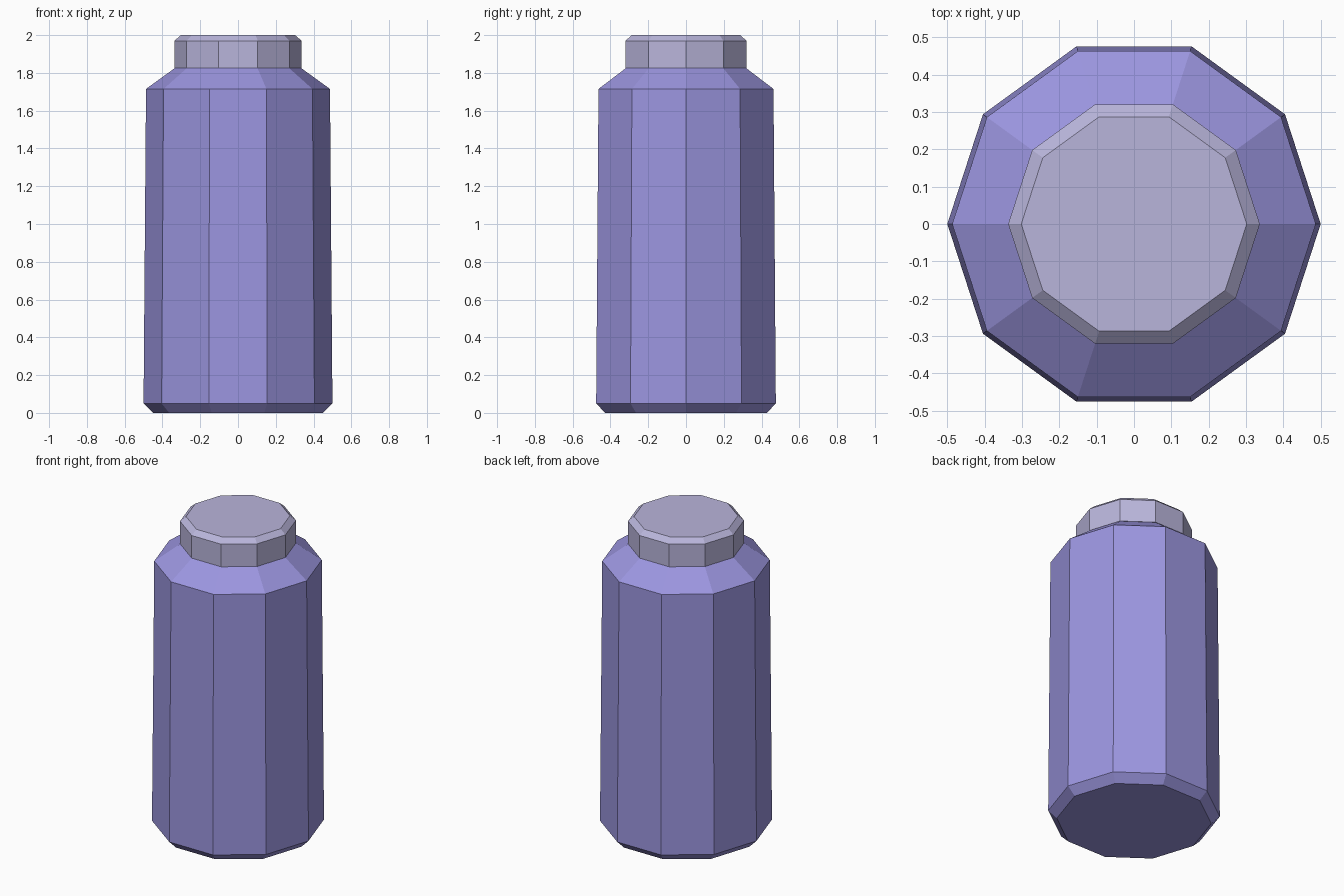
import bpy, bmesh, math

if "Cube" in bpy.data.objects:
    bpy.data.objects.remove(bpy.data.objects["Cube"])

SIDES = 10


def srgb(r, g, b):
    lin = lambda c: c / 12.92 if c <= 0.04045 else ((c + 0.055) / 1.055) ** 2.4
    return (*[lin(c / 255) for c in (r, g, b)], 1.0)


def material(name, rgb):
    m = bpy.data.materials.new(name)
    m.diffuse_color = srgb(*rgb)
    m.use_nodes = True
    m.node_tree.nodes["Principled BSDF"].inputs["Base Color"].default_value = m.diffuse_color
    return m


def lathe(name, profile, mat):
    """Closed, flat-shaded solid from a bottom-to-top list of (radius, z)."""
    bm = bmesh.new()
    rings = [[bm.verts.new((r * math.cos(a), r * math.sin(a), z))
              for a in (2 * math.pi * i / SIDES for i in range(SIDES))]
             for r, z in profile]
    for low, high in zip(rings, rings[1:]):
        for i in range(SIDES):
            j = (i + 1) % SIDES
            bm.faces.new((low[i], low[j], high[j], high[i]))
    bm.faces.new(rings[0][::-1])
    bm.faces.new(rings[-1])
    mesh = bpy.data.meshes.new(name)
    bm.to_mesh(mesh)
    bm.free()
    mesh.materials.append(mat)
    obj = bpy.data.objects.new(name, mesh)
    bpy.context.collection.objects.link(obj)
    return obj


purple = material("purple", (156, 150, 224))
grey_lilac = material("grey lilac", (185, 181, 219))

# Bottle body: chamfered base, slightly tapered wall, sloped shoulder
lathe("bottle_body", [(0.45, 0), (0.5, 0.05), (0.487, 1.715), (0.335, 1.825)], purple)
# Cap with a chamfered top edge
lathe("cap", [(0.337, 1.825), (0.337, 1.97), (0.302, 2.0)], grey_lilac)
